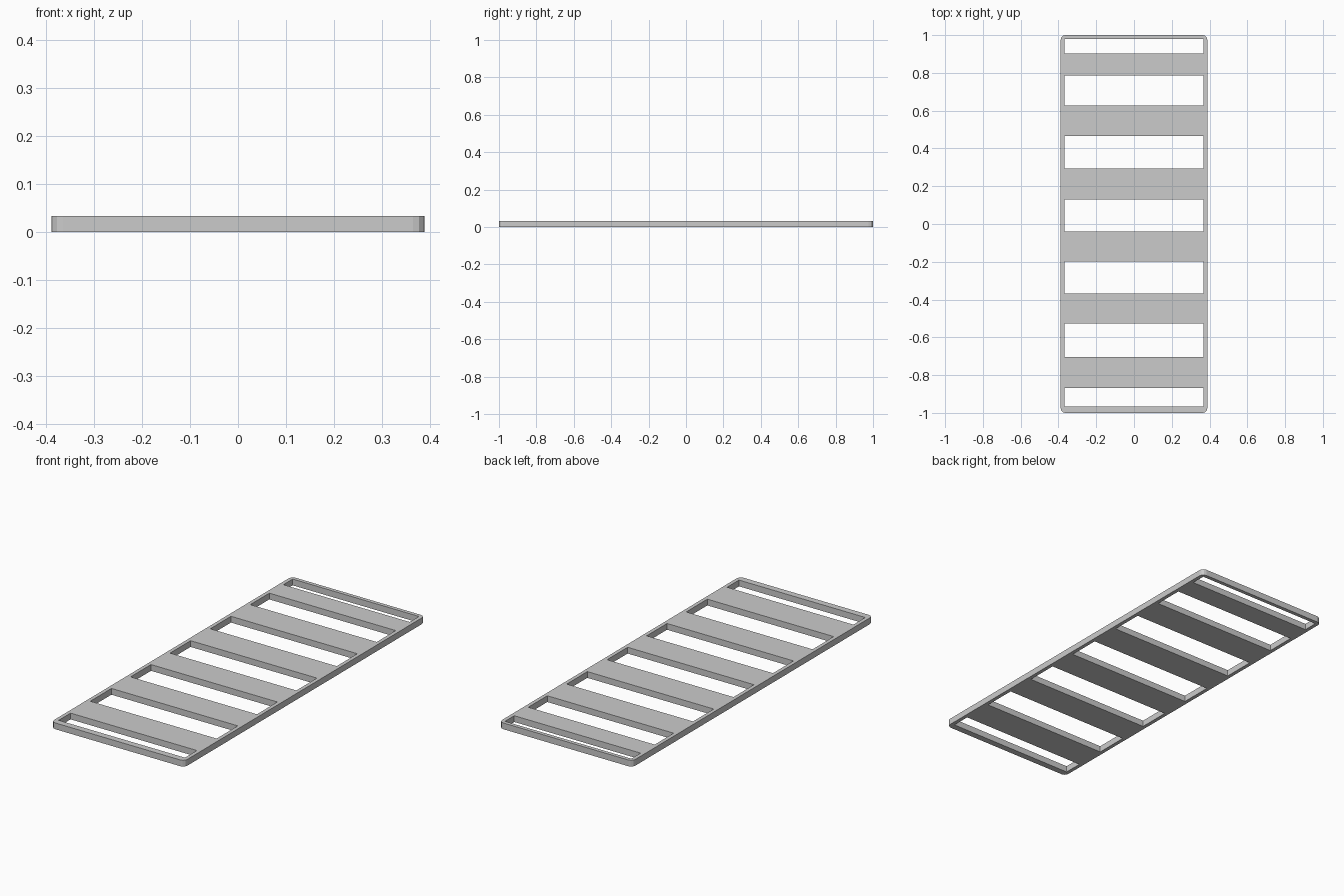
import bpy
import math

if "Cube" in bpy.data.objects:
    bpy.data.objects.remove(bpy.data.objects["Cube"])

HALF_X, HALF_Y, HEIGHT = 0.388, 1.0, 0.033
CORNER, STEPS = 0.024, 3
HOLE_X = 0.368
# Front and back edge of each opening between the slats
OPENINGS = [(-0.966, -0.867), (-0.703, -0.527), (-0.368, -0.198), (-0.04, 0.131),
            (0.295, 0.467), (0.628, 0.786), (0.903, 0.98)]


def add_loop(curve, points):
    spline = curve.splines.new('POLY')
    spline.points.add(len(points) - 1)
    for p, (x, y) in zip(spline.points, points):
        p.co = (x, y, 0, 1)
    spline.use_cyclic_u = True


def rounded_rectangle(hx, hy, r, steps):
    points = []
    for i, (sx, sy) in enumerate([(1, 1), (-1, 1), (-1, -1), (1, -1)]):
        for s in range(steps + 1):
            a = math.pi / 2 * (i + s / steps)
            points.append((sx * (hx - r) + r * math.cos(a),
                           sy * (hy - r) + r * math.sin(a)))
    return points


# Slatted panel: rounded outline with rectangular openings, extruded to thickness
curve = bpy.data.curves.new("slatted_panel", 'CURVE')
curve.dimensions = '2D'
curve.fill_mode = 'BOTH'
curve.extrude = HEIGHT / 2
add_loop(curve, rounded_rectangle(HALF_X, HALF_Y, CORNER, STEPS))
for y0, y1 in OPENINGS:
    add_loop(curve, [(-HOLE_X, y0), (HOLE_X, y0), (HOLE_X, y1), (-HOLE_X, y1)])

panel = bpy.data.objects.new("slatted_panel", curve)
bpy.context.collection.objects.link(panel)
panel.location.z = HEIGHT / 2

# Turn the profile into a clean mesh
bpy.context.view_layer.objects.active = panel
panel.select_set(True)
bpy.ops.object.convert(target='MESH')
bpy.ops.object.mode_set(mode='EDIT')
bpy.ops.mesh.select_all(action='SELECT')
bpy.ops.mesh.remove_doubles(threshold=0.0001)
bpy.ops.mesh.normals_make_consistent(inside=False)
bpy.ops.object.mode_set(mode='OBJECT')
bpy.ops.object.shade_flat()
